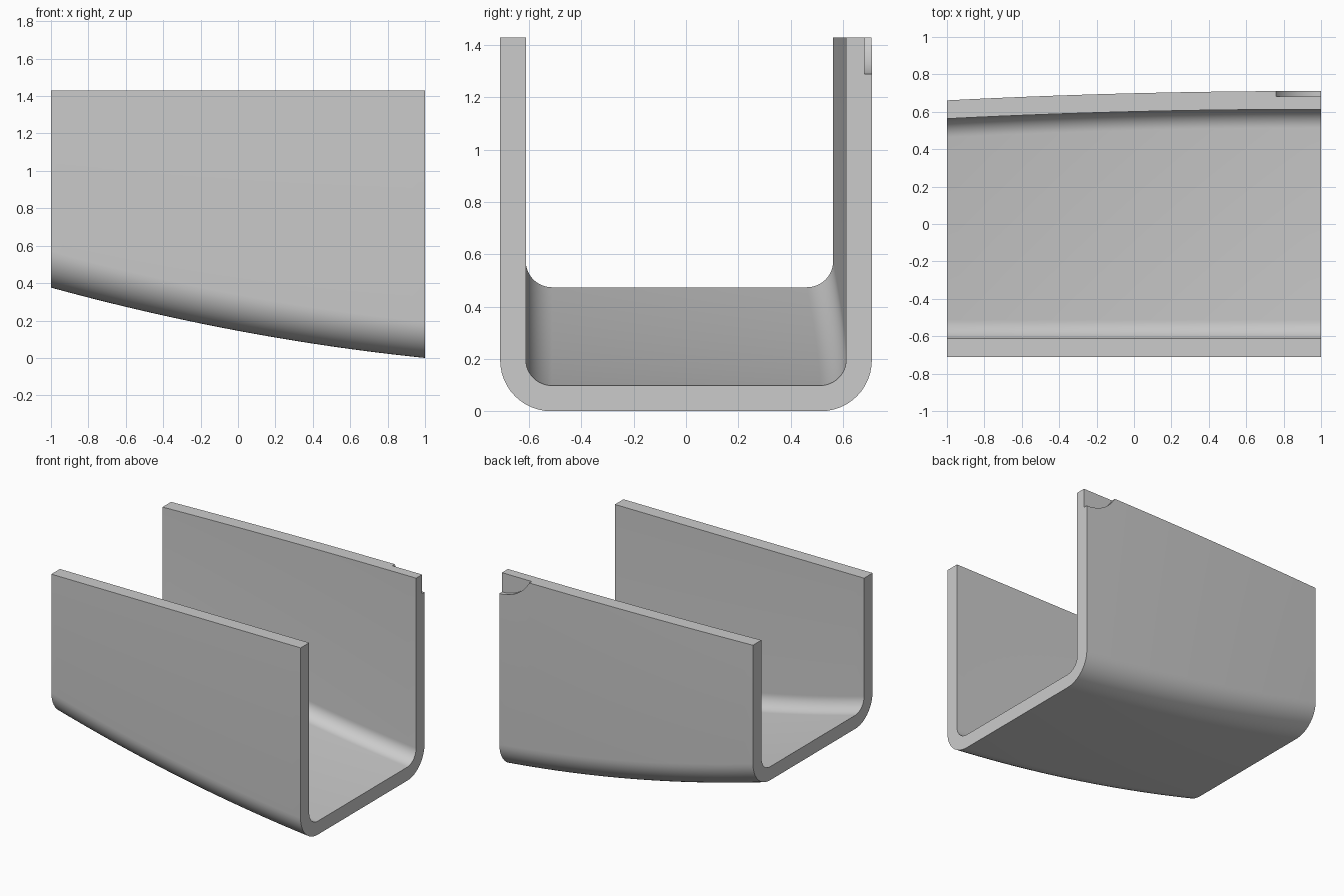
import bpy, bmesh, math
from mathutils import Matrix

cube = bpy.data.objects.get("Cube")
if cube:
    bpy.data.objects.remove(cube, do_unlink=True)

TOP, WALL, FRONT = 1.43, 0.098, -0.711
STATIONS, ARC = 32, 12

grey = bpy.data.materials.new("plain_grey")
grey.use_nodes = True
colour = (0.6, 0.6, 0.6, 1)
grey.diffuse_color = colour
grey.node_tree.nodes["Principled BSDF"].inputs["Base Color"].default_value = colour


def floor_height(x):
    return 0.145 - 0.188 * x + 0.043 * x * x


def back_edge(x):
    return 0.699 + 0.025 * x - 0.013 * x * x


def u_line(front, back, low, radius):
    """Open U from the front rim, round both lower corners, to the back rim."""
    points = [(front, TOP)]
    for cy, start in ((front + radius, math.pi), (back - radius, 1.5 * math.pi)):
        for i in range(ARC + 1):
            a = start + i / ARC * math.pi / 2
            points.append((cy + radius * math.cos(a), low + radius + radius * math.sin(a)))
    return points + [(back, TOP)]


def section(x):
    front, back, low = FRONT, back_edge(x), floor_height(x)
    outer = u_line(front, back, low, 0.195)
    inner = u_line(front + WALL, back - WALL, low + WALL, 0.1)
    return [(x, y, z) for y, z in outer + inner[::-1]]


def make_object(name, bm):
    bmesh.ops.recalc_face_normals(bm, faces=bm.faces)
    mesh = bpy.data.meshes.new(name)
    bm.to_mesh(mesh)
    bm.free()
    mesh.materials.append(grey)
    obj = bpy.data.objects.new(name, mesh)
    bpy.context.collection.objects.link(obj)
    return obj


# Channel body: U sections lofted along x
bm = bmesh.new()
rings = [[bm.verts.new(p) for p in section(-1 + 2 * i / STATIONS)]
         for i in range(STATIONS + 1)]
count = len(rings[0])
for a, b in zip(rings, rings[1:]):
    for i in range(count):
        j = (i + 1) % count
        bm.faces.new((a[i], a[j], b[j], b[i]))
bm.faces.new(rings[0])
bm.faces.new(rings[-1])
channel = make_object("channel_body", bm)

# Shallow round recess in the outer corner of the back wall
bm = bmesh.new()
place = Matrix.Translation((1, 0.782, TOP + 0.136)) @ Matrix.Rotation(math.pi / 2, 4, "X")
bmesh.ops.create_cone(bm, cap_ends=True, segments=64, radius1=0.276, radius2=0.276,
                      depth=0.2, matrix=place)
cutter = make_object("recess_cutter", bm)
cutter.hide_render = True

cut = channel.modifiers.new("recess", "BOOLEAN")
cut.operation = "DIFFERENCE"
cut.solver = "EXACT"
cut.object = cutter
bpy.ops.object.select_all(action="DESELECT")
channel.select_set(True)
bpy.context.view_layer.objects.active = channel
bpy.ops.object.modifier_apply(modifier=cut.name)
bpy.data.objects.remove(cutter, do_unlink=True)

bpy.ops.object.shade_smooth_by_angle(angle=math.radians(30))
